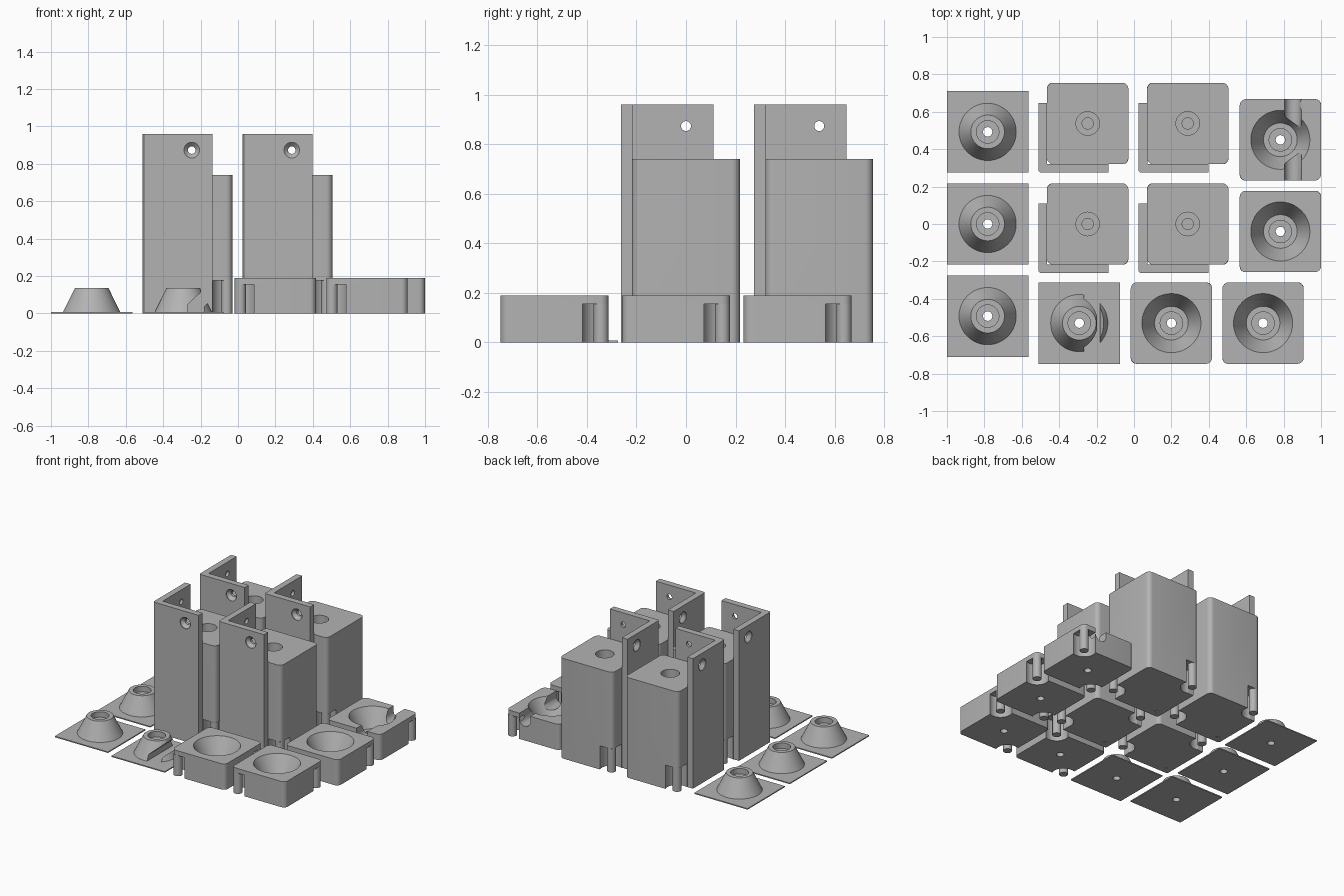
import bpy, bmesh, math
from mathutils import Vector

if "Cube" in bpy.data.objects:
    bpy.data.objects.remove(bpy.data.objects["Cube"])

grey = bpy.data.materials.new("grey_plastic")
grey.diffuse_color = (0.45, 0.45, 0.45, 1)
grey.use_nodes = True
grey.node_tree.nodes["Principled BSDF"].inputs["Base Color"].default_value = grey.diffuse_color
HALF = 0.2175          # half width of every block


def make(name, bm):
    bmesh.ops.recalc_face_normals(bm, faces=bm.faces)
    me = bpy.data.meshes.new(name)
    bm.to_mesh(me)
    bm.free()
    ob = bpy.data.objects.new(name, me)
    bpy.context.collection.objects.link(ob)
    me.materials.append(grey)
    return ob


def prism(name, pts, axis, lo, hi):
    """Extrude a 2D outline: axis 'z' uses (x, y), axis 'y' uses (x, z)."""
    bm = bmesh.new()
    put = (lambda a, b, t: (a, b, t)) if axis == 'z' else (lambda a, b, t: (a, t, b))
    face = bm.faces.new([bm.verts.new(put(a, b, lo)) for a, b in pts])
    ext = bmesh.ops.extrude_face_region(bm, geom=[face])
    vs = [g for g in ext["geom"] if isinstance(g, bmesh.types.BMVert)]
    bmesh.ops.translate(bm, verts=vs, vec=Vector(put(0, 0, hi - lo)))
    return make(name, bm)


def box(name, x0, x1, y0, y1, z0, z1):
    return prism(name, [(x0, y0), (x1, y0), (x1, y1), (x0, y1)], 'z', z0, z1)


def rounded_block(name, x, y, z1, r=0.033, n=6):
    pts = []
    for k, (sx, sy) in enumerate([(1, 1), (-1, 1), (-1, -1), (1, -1)]):
        for i in range(n + 1):
            a = (k + i / n) * math.pi / 2
            pts.append((x + sx * (HALF - r) + r * math.cos(a), y + sy * (HALF - r) + r * math.sin(a)))
    return prism(name, pts, 'z', 0, z1)


def lathe(name, profile, origin, axis='z', n=48):
    """Closed solid from (radius, height) pairs with end caps."""
    bm = bmesh.new()
    rings = []
    for r, h in profile:
        ring = []
        for i in range(n):
            a = 2 * math.pi * i / n
            c, s = r * math.cos(a), r * math.sin(a)
            p = {'z': (c, s, h), 'y': (c, h, s), 'x': (h, c, s)}[axis]
            ring.append(bm.verts.new(Vector(origin) + Vector(p)))
        rings.append(ring)
    for a, b in zip(rings, rings[1:]):
        for i in range(n):
            j = (i + 1) % n
            bm.faces.new((a[i], a[j], b[j], b[i]))
    bm.faces.new(rings[0])
    bm.faces.new(rings[-1])
    return make(name, bm)


def boolean(ob, others, op='DIFFERENCE'):
    for c in others:
        m = ob.modifiers.new("bool", 'BOOLEAN')
        m.operation, m.solver, m.object = op, 'EXACT', c
    dg = bpy.context.evaluated_depsgraph_get()
    dg.update()
    me = bpy.data.meshes.new_from_object(ob.evaluated_get(dg))
    ob.modifiers.clear()
    ob.data = me
    for c in others:
        bpy.data.objects.remove(c)
    return ob


def corner_notches(x, y, corners, height):
    """Round notches under two opposite corners, each holding a slim post."""
    cuts = []
    for sx, sy in corners:
        o = (x + sx * (HALF - 0.03), y + sy * (HALF - 0.03), 0)
        cuts.append(lathe("notch_cutter", [(0.08, -0.05), (0.08, height)], o))
        lathe("corner_post", [(0.03, 0), (0.03, height)], o, n=24)
    return cuts


# Square plates with a hollow-topped cone
def cone_plate(x, y, slotted=False):
    cone = lathe("cone", [(0.153, 0.004), (0.153, 0.008), (0.09, 0.135)], (x, y, 0))
    if slotted:
        outline = [(0.025, 0.008), (0.025, 0.05), (0.095, 0.113), (0.095, 0.2), (0.22, 0.2),
                   (0.22, 0.14), (0.11, 0.035), (0.11, 0.008)]
        boolean(cone, [prism("slot_cutter", [(x + a, b) for a, b in outline], 'y', y - 0.3, y + 0.3)])
    plate = box("cone_plate", x - HALF, x + HALF, y - HALF, y + HALF, 0, 0.008)
    boolean(plate, [cone], 'UNION')
    boolean(plate, [lathe("bore_cutter", [(0.025, -0.05), (0.025, 0.095), (0.06, 0.0951), (0.06, 0.2)],
                          (x, y, 0))])


for cy in (0.4925, 0, -0.4925):
    cone_plate(-0.7825, cy)
cone_plate(-0.2925, -0.53, True)


# Low blocks with a conical socket
def socket_block(x, y, channel=False):
    b = rounded_block("socket_block", x, y, 0.19)
    cuts = [lathe("socket_cutter", [(0.025, -0.05), (0.025, 0.03), (0.06, 0.0301), (0.06, 0.055),
                                    (0.09, 0.0551), (0.158, 0.19), (0.168, 0.21)], (x, y, 0))]
    cuts += corner_notches(x, y, [(-1, -1), (1, 1)], 0.155)
    if channel:
        arc = [(x + 0.067 + 0.045 * math.cos(a), 0.15 + 0.045 * math.sin(a))
               for a in [math.pi * (1 + i / 16) for i in range(17)]]
        arc += [(x + 0.112, 0.25), (x + 0.022, 0.25)]
        cuts.append(prism("channel_cutter", arc, 'y', y - 0.3, y + 0.3))
    boolean(b, cuts)


socket_block(0.20, -0.53)
socket_block(0.69, -0.53)
socket_block(0.7825, -0.04)
socket_block(0.7825, 0.45, True)


# Tall blocks with an angled wall bracket on the front and left sides
def tall_block(x, y):
    b = rounded_block("tall_block", x, y, 0.74)
    cuts = corner_notches(x, y, [(1, -1), (-1, 1)], 0.175)
    cuts.append(lathe("top_bore_cutter", [(0.03, 0.58), (0.03, 0.66), (0.063, 0.6601), (0.063, 0.8)], (x, y, 0)))
    boolean(b, cuts)
    x0, y0, t, e = x - 0.2625, y - 0.2625, 0.043, 0.11
    r = 0.008
    outline = [(x0 + r, y0), (x + e, y0), (x + e, y0 + t + 0.003), (x0 + t + 0.003, y0 + t + 0.003),
               (x0 + t + 0.003, y + e), (x0, y + e), (x0, y0 + r)]
    bracket = prism("angle_bracket", outline, 'z', 0, 0.96)
    # countersunk screw holes, wide on the outside
    prof = [(0.042, -0.02), (0.042, 0.005), (0.02, 0.027), (0.02, 0.08)]
    boolean(bracket, [lathe("screw_cutter", prof, (x, y0, 0.873), 'y', 32),
                      lathe("screw_cutter", prof, (x0, y, 0.873), 'x', 32)])


for tx in (-0.2475, 0.2875):
    for ty in (0, 0.5375):
        tall_block(tx, ty)

# Smooth round walls, crisp edges
for ob in bpy.context.collection.objects:
    ob.select_set(True)
    bpy.context.view_layer.objects.active = ob
bpy.ops.object.shade_smooth_by_angle(angle=math.radians(30))
